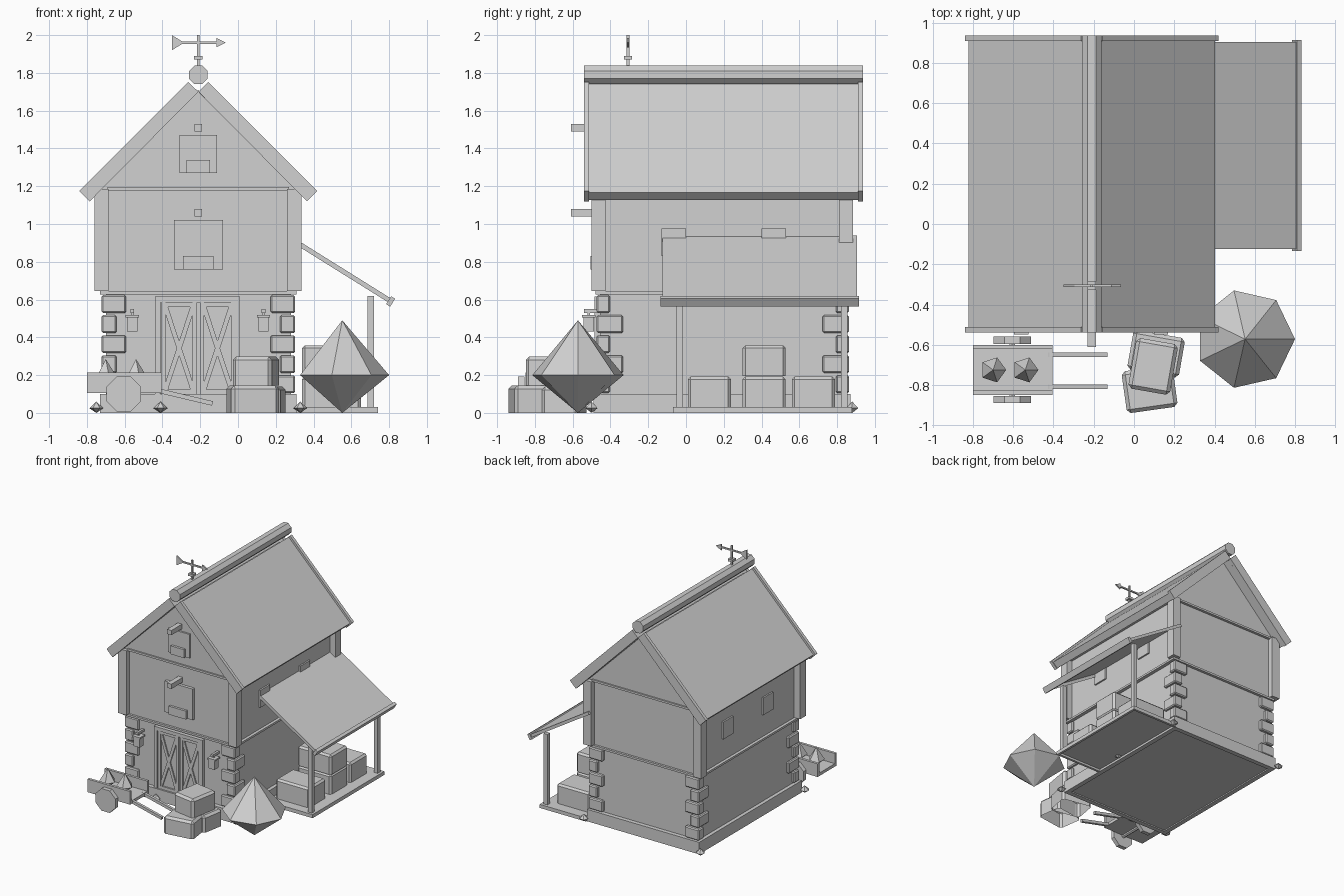
import bpy, bmesh, math
from mathutils import Matrix, Vector

if "Cube" in bpy.data.objects:
    bpy.data.objects.remove(bpy.data.objects["Cube"], do_unlink=True)

CX = -0.21  # centre line of the barn

grey = bpy.data.materials.new("plain grey")
grey.use_nodes = True
grey.diffuse_color = (0.64, 0.64, 0.64, 1)
grey.node_tree.nodes["Principled BSDF"].inputs["Base Color"].default_value = (0.64, 0.64, 0.64, 1)


def finish(name, bm):
    bmesh.ops.recalc_face_normals(bm, faces=bm.faces)
    mesh = bpy.data.meshes.new(name)
    bm.to_mesh(mesh)
    bm.free()
    mesh.materials.append(grey)
    ob = bpy.data.objects.new(name, mesh)
    bpy.context.collection.objects.link(ob)
    return ob


def box(name, x, y, z, bevel=0, turn=0, open_base=False):
    """Box from three (low, high) ranges, turned about its own centre."""
    lo, hi = Vector((x[0], y[0], z[0])), Vector((x[1], y[1], z[1]))
    bm = bmesh.new()
    bmesh.ops.create_cube(bm, size=1, matrix=Matrix.Diagonal((*(hi - lo), 1)))
    if open_base:
        bm.normal_update()
        base = [f for f in bm.faces if f.normal.z < -0.9]
        bmesh.ops.delete(bm, geom=base, context="FACES_ONLY")
    ob = finish(name, bm)
    ob.location = (lo + hi) / 2
    ob.rotation_euler.z = math.radians(turn)
    if bevel:
        mod = ob.modifiers.new("chamfer", "BEVEL")
        mod.width, mod.segments = bevel, 1


def prism(name, points, y0, y1, open_side=None):
    """Extrude an x-z outline along y, leaving one side open if asked."""
    bm = bmesh.new()
    a = [bm.verts.new((x, y0, z)) for x, z in points]
    b = [bm.verts.new((x, y1, z)) for x, z in points]
    bm.faces.new(a)
    bm.faces.new(b)
    for i in range(len(a)):
        j = (i + 1) % len(a)
        if i != open_side:
            bm.faces.new((a[i], a[j], b[j], b[i]))
    finish(name, bm)


def bar(name, p, q, width, y0, y1, open_side=None):
    """Straight bar between two x-z points."""
    p, q = Vector(p), Vector(q)
    d = (q - p).normalized()
    n = Vector((-d.y, d.x)) * width / 2
    prism(name, [p + n, q + n, q - n, p - n], y0, y1, open_side)


def disc(name, x, z, r, sides, y0, y1):
    step = math.tau / sides
    prism(name, [(x + r * math.cos((i + 0.5) * step), z + r * math.sin((i + 0.5) * step))
                 for i in range(sides)], y0, y1)


def spindle(name, x, y, r, z0, zm, z1, sides):
    """Two pyramids set base to base."""
    bm = bmesh.new()
    low, top = bm.verts.new((x, y, z0)), bm.verts.new((x, y, z1))
    ring = [bm.verts.new((x + r * math.cos(math.tau * i / sides),
                          y + r * math.sin(math.tau * i / sides), zm)) for i in range(sides)]
    for i in range(sides):
        j = (i + 1) % sides
        bm.faces.new((ring[i], ring[j], top))
        bm.faces.new((ring[j], ring[i], low))
    finish(name, bm)


def both(points, s):
    return [(CX + s * (x - CX), z) for x, z in points]


# Foundation, walls and gable
box("floor", (-0.72, 0.30), (-0.48, 0.86), (0.01, 0.09))
for y in (-0.49, 0.83):
    box("foundation_beam", (-0.73, 0.31), (y, y + 0.04), (0, 0.1))
for x in (-0.73, 0.27):
    box("foundation_side_beam", (x, x + 0.04), (-0.45, 0.83), (0, 0.1))
box("lower_wall", (-0.70, 0.28), (-0.455, 0.835), (0.09, 0.64))
box("jetty_beam", (-0.73, 0.31), (-0.478, 0.858), (0.628, 0.645))
box("upper_wall", (-0.705, 0.285), (-0.46, 0.84), (0.64, 1.19))
box("gable_beam", (-0.69, 0.27), (-0.482, 0.862), (1.178, 1.195))
prism("gable", [(-0.74, 1.18), (0.32, 1.18), (CX, 1.71)], -0.47, 0.85)
for x in (-0.76, 0.26):
    for y in (-0.50, 0.81):
        box("corner_post", (x, x + 0.075), (y, y + 0.075), (0.645, 1.185))

# Alternating corner stones
for sx in (-1, 1):
    for sy in (-1, 1):
        for i in range(5):
            lx, ly = (0.13, 0.07) if i % 2 == 0 else (0.08, 0.14)
            x, y = CX + sx * 0.512, 0.195 + sy * 0.668
            z = 0.105 + i * 0.106
            box("corner_stone", sorted((x, x - sx * lx)), sorted((y, y - sy * ly)),
                (z, z + 0.094), 0.008)

# Roof
for s in (1, -1):
    prism("roof_panel", both([(-0.823, 1.168), (-0.782, 1.127), (-0.212, 1.697),
                              (-0.253, 1.738)], s), -0.52, 0.912)
    for y in (-0.54, 0.91):
        prism("barge_board", both([(-0.84, 1.175), (-0.785, 1.12), (CX, 1.70),
                                   (-0.263, 1.752)], s), y, y + 0.027)
disc("ridge_log", CX, 1.79, 0.053, 8, -0.54, 0.937)

# Weather vane
V = -0.307
box("vane_post", (CX - 0.007, CX + 0.007), (V - 0.007, V + 0.007), (1.82, 2.0))
box("vane_collar", (CX - 0.022, CX + 0.022), (V - 0.022, V + 0.022), (1.87, 1.89))
bar("vane_shaft", (-0.32, 1.96), (-0.10, 1.96), 0.012, V - 0.006, V + 0.006)
prism("vane_tail", [(-0.35, 2.0), (-0.35, 1.92), (-0.285, 1.96)], V - 0.006, V + 0.006)
prism("vane_tip", [(-0.115, 1.985), (-0.115, 1.935), (-0.065, 1.96)], V - 0.006, V + 0.006)

# Loft hatches with sill boxes and hoist beams
for w, z, top in ((0.10, 1.27, 1.47), (0.13, 0.76, 1.02)):
    box("loft_hatch", (CX - w, CX + w), (-0.485, -0.45), (z, top))
    box("hatch_box", (CX - w * 0.62, CX + w * 0.62), (-0.505, -0.47), (z, z + 0.07))
    box("hoist_beam", (CX - 0.02, CX + 0.02), (-0.61, -0.45), (top + 0.02, top + 0.06))

# Side windows
for x in (-0.718, 0.28):
    for y in (-0.13, 0.40):
        box("side_window", (x, x + 0.018), (y, y + 0.13), (0.83, 0.975))

# Double door with cross braces
for x in (-0.44, -0.02):
    box("door_jamb", (x, x + 0.03), (-0.485, -0.45), (0.1, 0.615))
box("door_lintel", (-0.44, 0.01), (-0.485, -0.45), (0.585, 0.615))
for x0 in (-0.405, -0.202):
    x1 = x0 + 0.187
    box("door_leaf", (x0, x1), (-0.464, -0.45), (0.1, 0.585))
    for x in (x0, x1 - 0.022):
        box("door_stile", (x, x + 0.022), (-0.478, -0.46), (0.1, 0.585))
    for z in (0.1, 0.56):
        box("door_rail", (x0, x1), (-0.476, -0.46), (z, z + 0.025))
    for a, b in ((0.12, 0.565), (0.565, 0.12)):
        bar("door_brace", (x0 + 0.02, a), (x1 - 0.02, b), 0.025, -0.474, -0.46)

# Lanterns beside the door
for x in (-0.56, 0.135):
    box("lantern_arm", (x - 0.01, x + 0.01), (-0.54, -0.45), (0.53, 0.55))
    box("lantern_cap", (x - 0.035, x + 0.035), (-0.55, -0.48), (0.505, 0.518))
    box("lantern", (x - 0.027, x + 0.027), (-0.542, -0.488), (0.43, 0.51))
    box("lantern_hook", (x - 0.006, x + 0.006), (-0.521, -0.509), (0.515, 0.535))

# Lean-to shed with a raised deck
box("shed_deck", (0.30, 0.73), (-0.06, 0.87), (0.018, 0.03))
box("shed_front_sill", (0.72, 0.74), (-0.07, 0.88), (0, 0.03))
for y in (-0.07, 0.86):
    box("shed_end_sill", (0.31, 0.72), (y, y + 0.02), (0, 0.03))
bar("shed_roof", (0.27, 0.928), (0.805, 0.594), 0.025, -0.125, 0.905, open_side=2)
bar("shed_eave_beam", (0.795, 0.569), (0.821, 0.611), 0.025, -0.135, 0.915)
for y in (-0.05, 0.82):
    box("shed_post", (0.685, 0.72), (y, y + 0.035), (0.03, 0.62))
for y, z in ((0.01, 0.03), (0.30, 0.03), (0.56, 0.03), (0.30, 0.195)):
    box("shed_bale", (0.34, 0.65), (y, y + 0.228), (z, z + 0.163), 0.015, open_base=True)

# Bales by the front
box("front_bale", (-0.05, 0.205), (-0.925, -0.715), (0, 0.145), 0.018, 8, True)
box("rear_bale", (-0.02, 0.24), (-0.745, -0.545), (0, 0.14), 0.018, -10, True)
box("top_bale", (-0.01, 0.20), (-0.835, -0.58), (0.145, 0.298), 0.018, -10, True)

# Bush and small stones
spindle("bush", 0.552, -0.572, 0.248, 0, 0.2, 0.49, 7)
for x, y in ((-0.75, -0.5), (-0.41, -0.5), (0.33, -0.5), (-0.75, 0.88), (0.33, 0.88), (0.33, 0.2)):
    spindle("ground_stone", x, y, 0.037, 0, 0.025, 0.06, 6)

# Hand cart with open ends and its load
box("cart_bed", (-0.80, -0.405), (-0.85, -0.60), (0.105, 0.13))
for y in (-0.85, -0.622):
    box("cart_side", (-0.80, -0.405), (y, y + 0.022), (0.105, 0.215))
disc("cart_axle", -0.605, 0.1, 0.015, 6, -0.87, -0.58)
for y in (-0.89, -0.595):
    disc("cart_wheel", -0.605, 0.1, 0.1, 8, y, y + 0.035)
for y in (-0.82, -0.66):
    bar("cart_handle", (-0.43, 0.12), (-0.135, 0.05), 0.024, y, y + 0.022)
for x in (-0.70, -0.54):
    spindle("cart_load", x, -0.725, 0.065, 0.13, 0.18, 0.285, 5)
